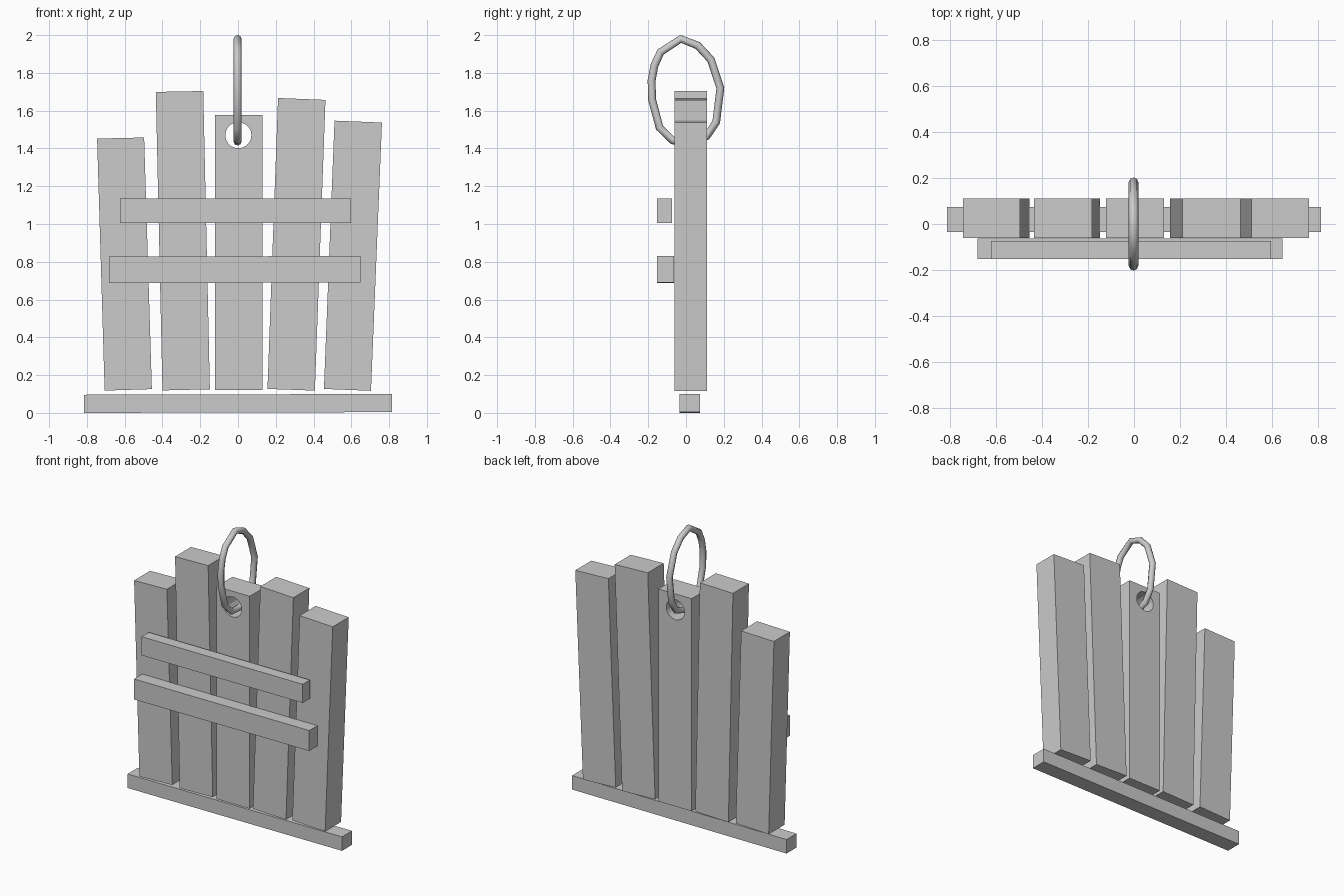
import bpy, math

if "Cube" in bpy.data.objects:
    bpy.data.objects.remove(bpy.data.objects["Cube"])


def prism(name, corners, y0, y1):
    """Extrude a front (x, z) outline, listed counter-clockwise, from y0 to y1."""
    n = len(corners)
    verts = [(x, y, z) for y in (y0, y1) for x, z in corners]
    faces = [list(range(n)), list(range(2 * n - 1, n - 1, -1))]
    faces += [[(i + 1) % n, i, i + n, (i + 1) % n + n] for i in range(n)]
    mesh = bpy.data.meshes.new(name)
    mesh.from_pydata(verts, [], faces)
    obj = bpy.data.objects.new(name, mesh)
    bpy.context.collection.objects.link(obj)
    return obj


def slab(name, bottom, top, y0, y1):
    """Leaning board: bottom and top are (left x, left z, right x, right z)."""
    return prism(name, [bottom[:2], bottom[2:], top[2:], top[:2]], y0, y1)


# Upright planks, fanned outwards
planks = [
    ((-0.706, 0.118, -0.456, 0.126), (-0.746, 1.452, -0.497, 1.458)),
    ((-0.400, 0.119, -0.149, 0.125), (-0.435, 1.699, -0.184, 1.704)),
    ((-0.121, 0.120, 0.131, 0.120), (-0.121, 1.578, 0.131, 1.578)),
    ((0.156, 0.127, 0.407, 0.118), (0.212, 1.667, 0.463, 1.657)),
    ((0.455, 0.127, 0.704, 0.117), (0.511, 1.547, 0.762, 1.537)),
]
boards = [slab(f"plank_{i + 1}", b, t, -0.061, 0.112) for i, (b, t) in enumerate(planks)]

# Round hole through the middle plank
bpy.ops.mesh.primitive_cylinder_add(vertices=20, radius=0.069, depth=0.6,
                                    location=(0.002, 0, 1.47), rotation=(math.pi / 2, 0, 0))
cutter = bpy.context.object
cutter.name = "hole_cutter"
cutter.hide_render = True
mod = boards[2].modifiers.new("hole", 'BOOLEAN')
mod.operation = 'DIFFERENCE'
mod.solver = 'EXACT'
mod.object = cutter
bpy.context.view_layer.objects.active = boards[2]
bpy.ops.object.modifier_apply(modifier=mod.name)
bpy.data.objects.remove(cutter)

# Cross rails on the front
slab("upper_rail", (-0.624, 1.006, 0.598, 1.006), (-0.624, 1.134, 0.598, 1.134), -0.153, -0.075)
slab("lower_rail", (-0.683, 0.688, 0.648, 0.690), (-0.683, 0.828, 0.648, 0.830), -0.153, -0.064)

# Base bar
slab("base_bar", (-0.814, 0.0, 0.814, 0.004), (-0.814, 0.096, 0.814, 0.100), -0.035, 0.073)

# Hand-bent ring through the hole: (y, z) path
path = [(-0.028, 1.98), (-0.135, 1.91), (-0.167, 1.84), (-0.182, 1.76), (-0.18, 1.66),
        (-0.14, 1.51), (-0.07, 1.442), (0.025, 1.436), (0.11, 1.465), (0.16, 1.54),
        (0.182, 1.72), (0.132, 1.87), (0.062, 1.945)]
curve = bpy.data.curves.new("ring", 'CURVE')
curve.dimensions = '3D'
curve.bevel_depth = 0.021
curve.bevel_resolution = 2
spline = curve.splines.new('POLY')
spline.points.add(len(path) - 1)
for p, (y, z) in zip(spline.points, path):
    p.co = (-0.002, y, z, 1)
spline.use_cyclic_u = True
spline.use_smooth = True
ring = bpy.data.objects.new("ring", curve)
bpy.context.collection.objects.link(ring)
bpy.ops.object.select_all(action='DESELECT')
ring.select_set(True)
bpy.context.view_layer.objects.active = ring
bpy.ops.object.convert(target='MESH')
